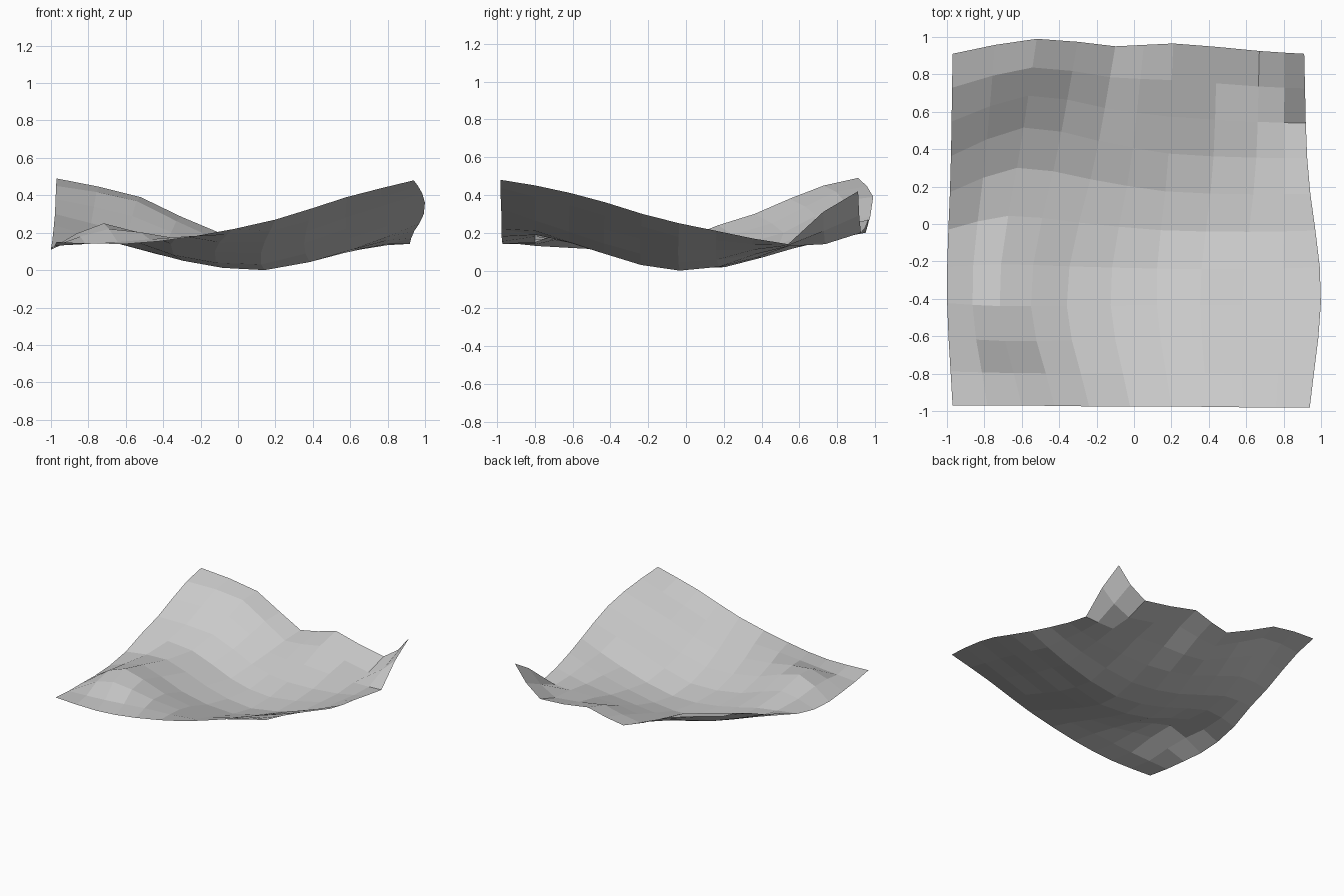
import bpy
import bmesh

cube = bpy.data.objects.get("Cube")
if cube:
    bpy.data.objects.remove(cube, do_unlink=True)

CELLS = 10


def spline(values, t):
    """Smooth curve through evenly spaced values, with t running from 0 to 1."""
    ends = [2 * values[0] - values[1], *values, 2 * values[-1] - values[-2]]
    spans = len(values) - 1
    i = min(int(t * spans + 1e-6), spans - 1)
    f = t * spans - i
    a, b, c, d = ends[i:i + 4]
    return b + f * (c - a + f * (2 * a - 5 * b + 4 * c - d + f * (3 * (b - c) + d - a))) / 2


def guide(ribs, u, v):
    """Value at u across and v along a set of ribs."""
    return spline([spline(rib, u) for rib in ribs], v)


# Plan of the cloth: guide ribs from the front edge to the back edge
x_ribs = [
    (-.97, -.6, -.24, .2, .58, .94),
    (-1, -.72, -.36, .12, .58, 1),
    (-.98, -.6, -.2, .18, .65, .93),
    (-.97, -.52, -.1, .21, .67, .91),
]
y_ribs = [
    (-.97, -.97, -.975, -.975, -.98, -.98),
    (-.36, -.37, -.37, -.37, -.37, -.36),
    (.3, .45, .38, .31, .29, .29),
    (.91, .99, .95, .965, .925, .91),
]
# Height profile of each fold line, front to back
z_ribs = [
    (.15, .14, .18, .27, .39, .48),
    (.13, .15, .18, .21, .33, .45),
    (.12, .22, .17, .15, .28, .41),
    (.11, .25, .14, .09, .22, .36),
    (.12, .2, .08, .03, .17, .3),
    (.16, .15, .05, 0, .11, .25),
    (.24, .14, .04, .02, .11, .21),
    (.3, .2, .09, .07, .11, .17),
    (.38, .29, .13, .14, .13, .14),
    (.45, .37, .17, .22, .14, .31),
    (.49, .39, .2, .27, .2, .42),
]

# Loft a thin grid of flat quads through the ribs
bm = bmesh.new()
steps = [i / CELLS for i in range(CELLS + 1)]
rows = [[bm.verts.new([guide(ribs, u, v) for ribs in (x_ribs, y_ribs, z_ribs)])
         for u in steps] for v in steps]
for near, far in zip(rows, rows[1:]):
    for i in range(CELLS):
        bm.faces.new((near[i], near[i + 1], far[i + 1], far[i]))

# Rest the lowest point on the ground
lowest = min(vert.co.z for vert in bm.verts)
for vert in bm.verts:
    vert.co.z -= lowest

mesh = bpy.data.meshes.new("cloth_sheet")
bm.to_mesh(mesh)
bm.free()
sheet = bpy.data.objects.new("cloth_sheet", mesh)
bpy.context.collection.objects.link(sheet)

# Plain grey cloth
grey = bpy.data.materials.new("light_grey")
grey.use_nodes = True
colour = (.6, .6, .6, 1)
grey.diffuse_color = colour
grey.node_tree.nodes["Principled BSDF"].inputs["Base Color"].default_value = colour
mesh.materials.append(grey)
